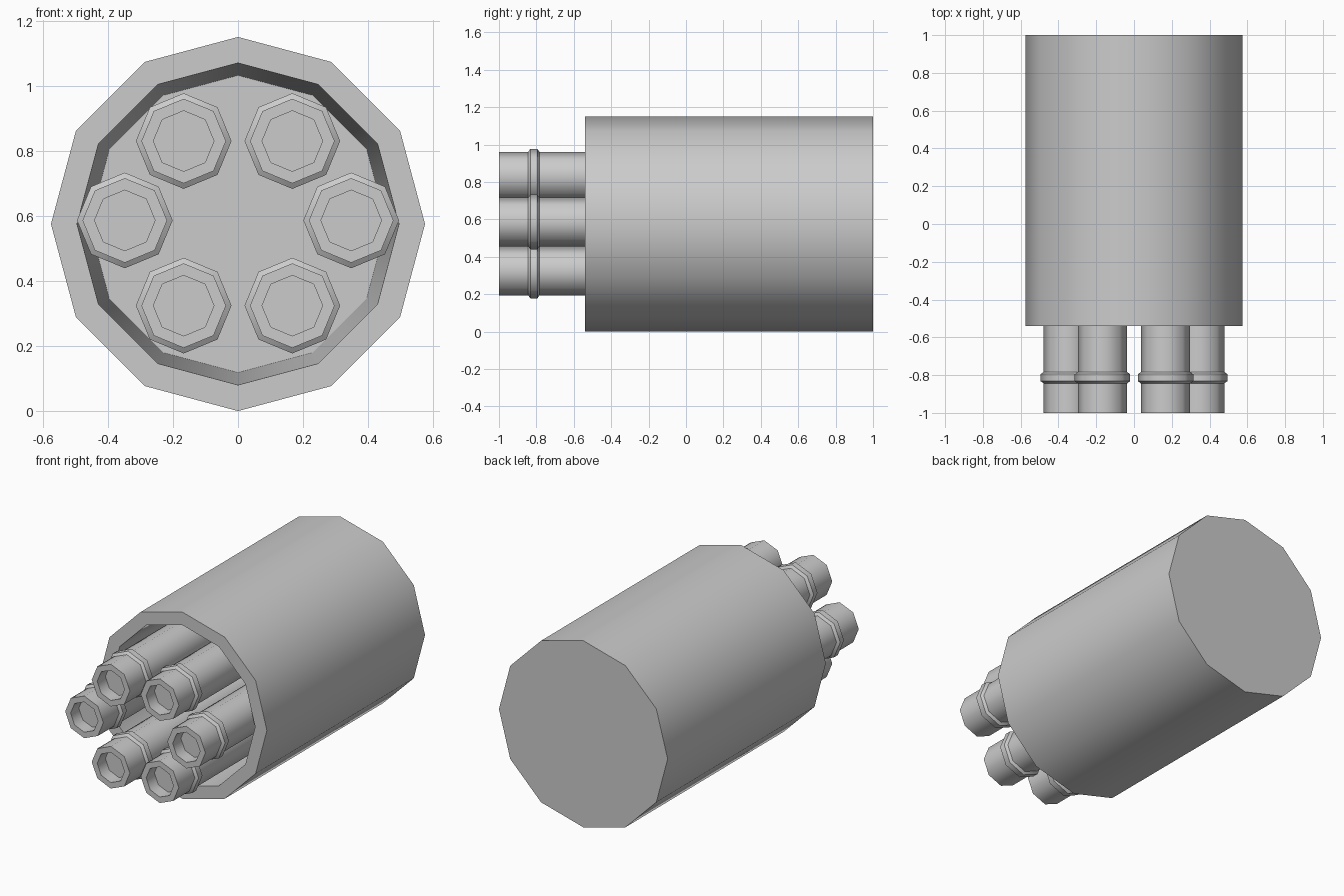
import bpy, bmesh, math

if "Cube" in bpy.data.objects:
    bpy.data.objects.remove(bpy.data.objects["Cube"])

AXIS_Z = 0.575      # height of the housing axis
FLOOR_Y = 0.4       # back of the recess, where the tubes end


def lathe(name, profile, sides, x, z):
    """Turn (radius, y) points around a y-aligned axis and cap both ends."""
    bm = bmesh.new()
    rings = []
    for r, y in profile:
        rings.append([bm.verts.new((r * math.cos(2 * math.pi * i / sides), y,
                                    r * math.sin(2 * math.pi * i / sides)))
                      for i in range(sides)])
    for a, b in zip(rings, rings[1:]):
        for i in range(sides):
            j = (i + 1) % sides
            bm.faces.new((a[i], a[j], b[j], b[i]))
    bm.faces.new(rings[0])
    bm.faces.new(rings[-1])
    bmesh.ops.recalc_face_normals(bm, faces=bm.faces)
    mesh = bpy.data.meshes.new(name)
    bm.to_mesh(mesh)
    bm.free()
    obj = bpy.data.objects.new(name, mesh)
    obj.location = (x, 0, z)
    bpy.context.collection.objects.link(obj)
    bpy.ops.object.select_all(action='DESELECT')
    obj.select_set(True)
    bpy.context.view_layer.objects.active = obj
    bpy.ops.object.shade_smooth_by_angle(angle=math.radians(48))
    return obj


# Twelve-sided housing with a slightly tapered recess in front
lathe("housing", [(0.575, 1.0), (0.575, -0.54), (0.495, -0.54), (0.457, FLOOR_Y)],
      12, 0, AXIS_Z)

# Eight-sided tube: body, raised collar, muzzle and shallow bore
tube = [(0.13, FLOOR_Y), (0.13, -0.783), (0.147, -0.795), (0.147, -0.832),
        (0.13, -0.844), (0.13, -1.0), (0.093, -1.0), (0.093, -0.92)]

# Six tubes, three mirrored on each side
for side, label in ((-1, "left"), (1, "right")):
    for level, x, z in (("upper", 0.167, 0.83), ("middle", 0.348, 0.586),
                        ("lower", 0.167, 0.324)):
        lathe(f"{level}_{label}_tube", tube, 8, side * x, z)
